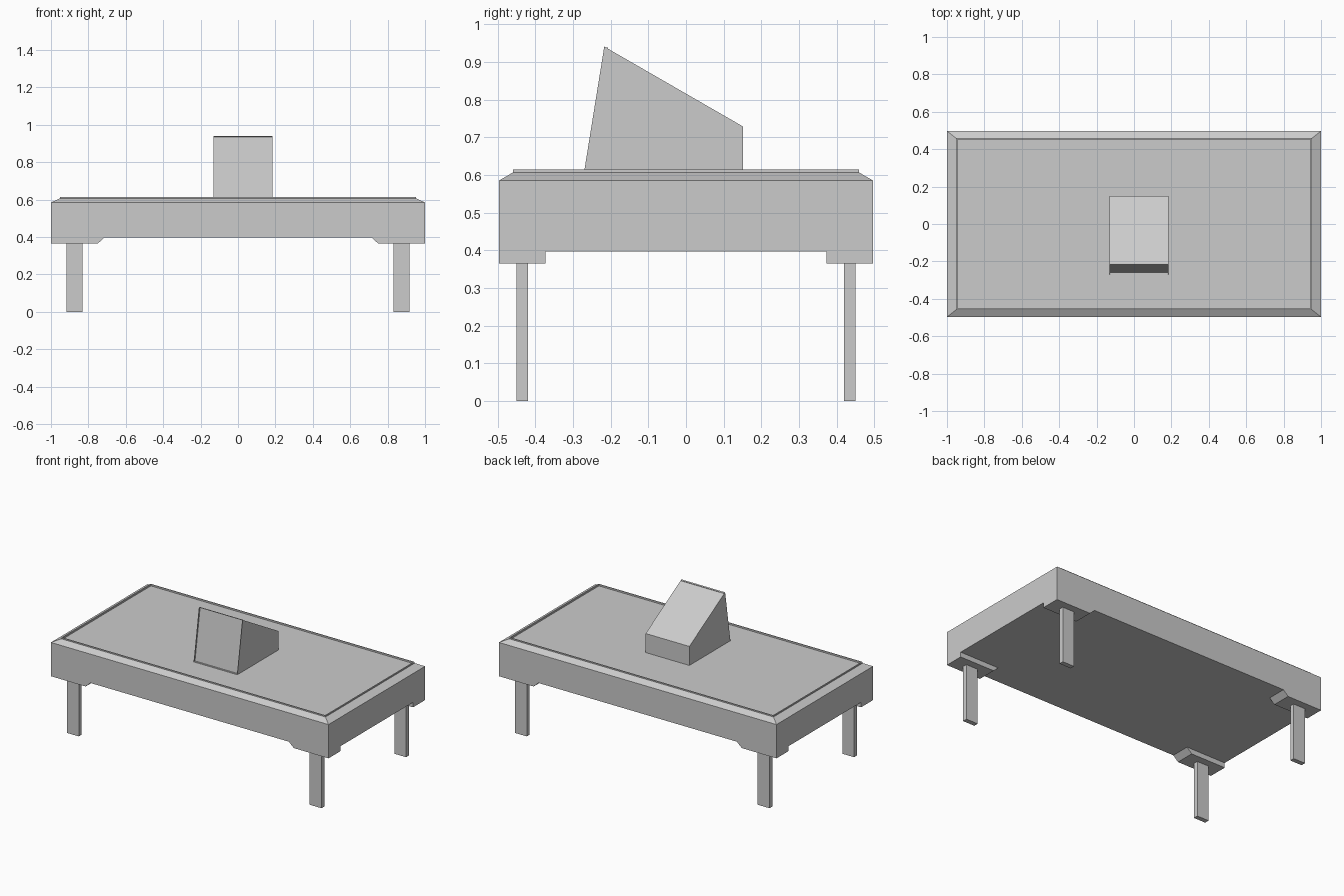
import bpy, bmesh
from mathutils import Vector

if "Cube" in bpy.data.objects:
    bpy.data.objects.remove(bpy.data.objects["Cube"])


def make(name, bm):
    bmesh.ops.recalc_face_normals(bm, faces=bm.faces)
    me = bpy.data.meshes.new(name)
    bm.to_mesh(me)
    bm.free()
    ob = bpy.data.objects.new(name, me)
    bpy.context.collection.objects.link(ob)
    return ob


def prism(name, points, offset):
    bm = bmesh.new()
    face = bm.faces.new([bm.verts.new(p) for p in points])
    ext = bmesh.ops.extrude_face_region(bm, geom=[face], use_keep_orig=True)
    verts = [g for g in ext["geom"] if isinstance(g, bmesh.types.BMVert)]
    bmesh.ops.translate(bm, verts=verts, vec=Vector(offset))
    return make(name, bm)


# Table body: stacked rectangles (half x, half y, z) with bevel, thin rim and recessed top
rings = [(1, .497, .397), (1, .497, .585), (.952, .459, .607), (.952, .459, .615),
         (.945, .453, .615), (.945, .453, .605)]
bm = bmesh.new()
loops = [[bm.verts.new((sx * x, sy * y, z)) for sx, sy in ((-1, -1), (1, -1), (1, 1), (-1, 1))]
         for x, y, z in rings]
for a, b in zip(loops, loops[1:]):
    for i in range(4):
        j = (i + 1) % 4
        bm.faces.new((a[i], a[j], b[j], b[i]))
bm.faces.new(loops[0][::-1])
bm.faces.new(loops[-1])
make("table_body", bm)

# Corner blocks with chamfered inner ends, and slim legs
block = [(1, .397), (1, .365), (.75, .365), (.715, .397)]
leg = [(.832, 0), (.917, 0), (.917, .365), (.832, .365)]
for sx, side in ((-1, "left"), (1, "right")):
    for sy, end in ((-1, "front"), (1, "back")):
        prism(f"{end}_{side}_corner_block", [(sx * x, sy * .497, z) for x, z in block],
              (0, -sy * .124, 0))
        prism(f"{end}_{side}_leg", [(sx * x, sy * .45, z) for x, z in leg], (0, -sy * .03, 0))

# Wedge-shaped display with a shallow recessed front
profile = [(-.271, .605), (-.217, .941), (.151, .729), (.151, .605)]
display = prism("wedge_display", [(-.13, y, z) for y, z in profile], (.315, 0, 0))
bm = bmesh.new()
bm.from_mesh(display.data)
bm.normal_update()
front = min(bm.faces, key=lambda f: f.normal.y)
bmesh.ops.inset_region(bm, faces=[front], thickness=.004)
walls = bmesh.ops.extrude_face_region(bm, geom=[front])
verts = [g for g in walls["geom"] if isinstance(g, bmesh.types.BMVert)]
bmesh.ops.translate(bm, verts=verts, vec=(0, .01, 0))
if front.is_valid:
    bmesh.ops.delete(bm, geom=[front], context='FACES_ONLY')
bmesh.ops.recalc_face_normals(bm, faces=bm.faces)
bm.to_mesh(display.data)
bm.free()
